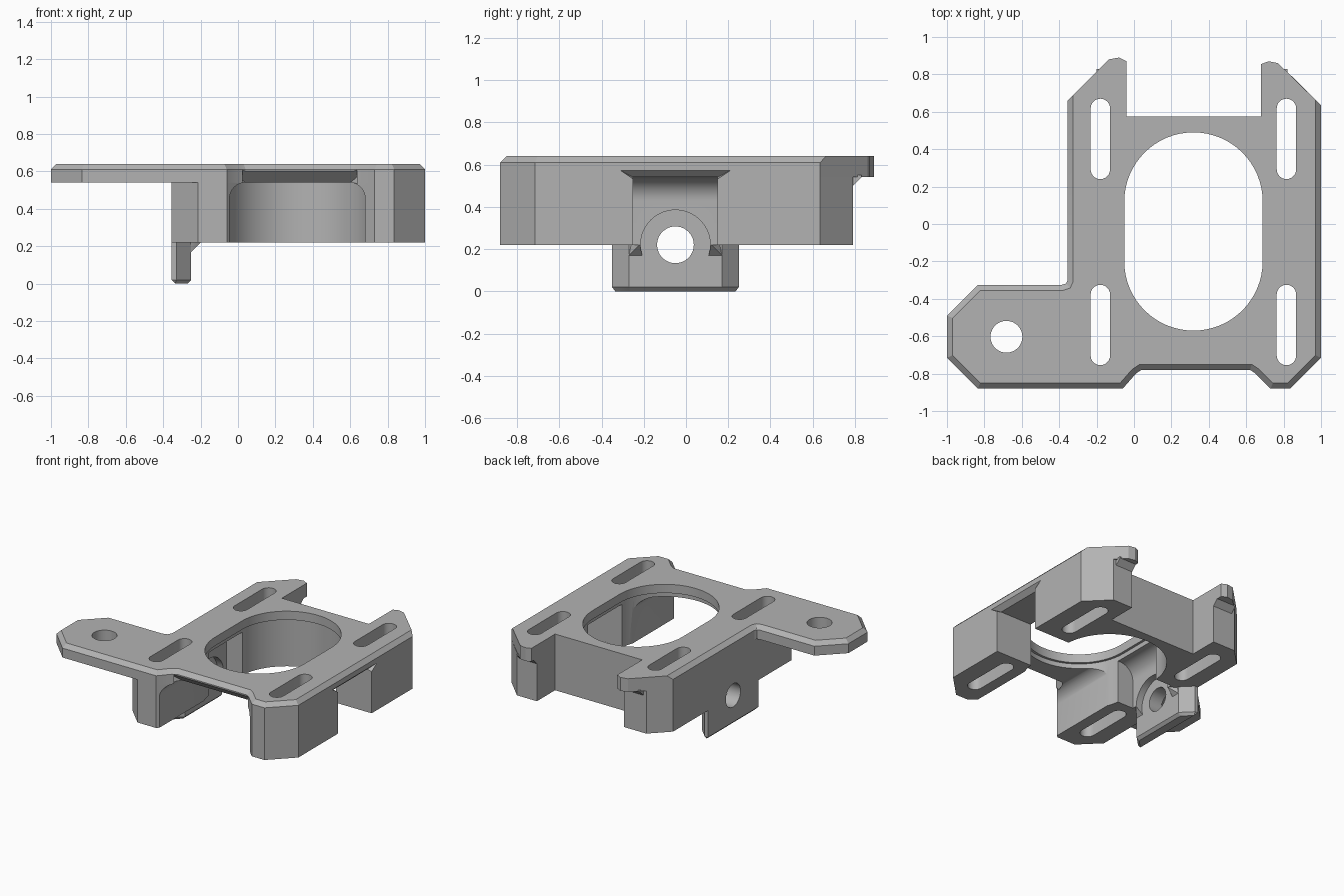
import bpy, bmesh
from math import sin, cos, pi

if "Cube" in bpy.data.objects:
    bpy.data.objects.remove(bpy.data.objects["Cube"])

grey = bpy.data.materials.new("light grey")
grey.use_nodes = True
grey.diffuse_color = (0.45, 0.45, 0.45, 1)
grey.node_tree.nodes["Principled BSDF"].inputs["Base Color"].default_value = grey.diffuse_color

BOTTOM, UNDER, TOP = 0.22, 0.54, 0.64   # leg feet, plate underside, plate top
CX, CY = 0.318, -0.04                   # centre of the large opening


def finish(name, bm):
    bmesh.ops.recalc_face_normals(bm, faces=bm.faces)
    mesh = bpy.data.meshes.new(name)
    bm.to_mesh(mesh)
    bm.free()
    mesh.materials.append(grey)
    ob = bpy.data.objects.new(name, mesh)
    bpy.context.collection.objects.link(ob)
    return ob


def prism(name, pts, lo, hi, axis="z", chamfer=None):
    """Extrude a 2D outline along an axis, optionally chamfering chosen top edges."""
    place = {"x": lambda a, b, h: (h, a, b),
             "y": lambda a, b, h: (a, h, b),
             "z": lambda a, b, h: (a, b, h)}[axis]
    bm = bmesh.new()
    low = [bm.verts.new(place(a, b, lo)) for a, b in pts]
    high = [bm.verts.new(place(a, b, hi)) for a, b in pts]
    bm.faces.new(low)
    bm.faces.new(high)
    for i in range(len(pts)):
        j = (i + 1) % len(pts)
        bm.faces.new((low[i], low[j], high[j], high[i]))
    bmesh.ops.recalc_face_normals(bm, faces=bm.faces)
    if chamfer:
        edges = [e for e in bm.edges if all(v in high for v in e.verts) and chamfer(e)]
        bmesh.ops.bevel(bm, geom=edges, offset=0.03, segments=1, affect="EDGES")
    return finish(name, bm)


def hull(name, pts):
    bm = bmesh.new()
    for p in pts:
        bm.verts.new(p)
    bmesh.ops.convex_hull(bm, input=bm.verts[:])
    return finish(name, bm)


def arc(x, y, r, start, end, n=12):
    return [(x + r * cos(start + (end - start) * i / n),
             y + r * sin(start + (end - start) * i / n)) for i in range(n + 1)]


def stadium(x, y, r, straight, n=12):
    return arc(x, y + straight, r, 0, pi, n) + arc(x, y - straight, r, pi, 2 * pi, n)


def circle(x, y, r):
    return arc(x, y, r, 0, 2 * pi, 40)[:-1]


def combine(target, tool, operation):
    mod = target.modifiers.new("combine", "BOOLEAN")
    mod.operation, mod.solver, mod.object = operation, "EXACT", tool
    bpy.context.view_layer.objects.active = target
    bpy.ops.object.modifier_apply(modifier=mod.name)
    bpy.data.objects.remove(tool)


# Top plate with side arm and two hooked ears, chamfered except along the back
front_right = [(-0.06, -0.88), (0.01, -0.80), (0.04, -0.78), (0.62, -0.78),
               (0.65, -0.80), (0.73, -0.88), (0.835, -0.88), (1, -0.715)]
plate_outline = front_right + [
    (1, 0.635), (0.77, 0.86), (0.72, 0.87), (0.68, 0.855), (0.68, 0.575),
    (-0.04, 0.575), (-0.04, 0.87), (-0.08, 0.89), (-0.135, 0.88), (-0.355, 0.66),
    (-0.355, -0.30), (-0.363, -0.318), (-0.385, -0.325), (-0.835, -0.325),
    (-1, -0.49), (-1, -0.715), (-0.835, -0.88)]


def rim(edge):
    ys = [v.co.y for v in edge.verts]
    return max(ys) < 0.7 and min(ys) < 0.5


bracket = prism("motor_bracket", plate_outline, UNDER, TOP, chamfer=rim)

# Frame below the plate that the legs are cut from
frame_outline = front_right + [
    (1, 0.635), (0.845, 0.79), (0.68, 0.79), (0.68, 0.575), (-0.04, 0.575),
    (-0.04, 0.79), (-0.225, 0.79), (-0.355, 0.66), (-0.355, -0.74), (-0.215, -0.88)]
combine(bracket, prism("leg_frame", frame_outline, BOTTOM, UNDER), "UNION")

# Small braces under the ears
for x0, x1 in ((-0.2, -0.04), (0.68, 0.82)):
    combine(bracket, hull("ear_brace", [(x, y, z) for x in (x0, x1) for y, z in
            ((0.78, 0.50), (0.79, 0.50), (0.805, 0.525), (0.83, 0.54), (0.83, 0.55), (0.78, 0.55))]),
            "UNION")

# Hanging tab with bevelled ends, and the gusset joining it to the side wall
tab = []
for s in (-1, 1):
    for x, w in ((-0.355, 0.3), (-0.33, 0.3), (-0.25, 0.22)):
        tab += [(x, CY - 0.01 + s * w, z) for z in (0.02, BOTTOM + 0.02)]
    for x, w in ((-0.335, 0.285), (-0.27, 0.215)):
        tab.append((x, CY - 0.01 + s * w, 0))
combine(bracket, hull("hanging_tab", tab), "UNION")
gusset = [(x, CY - 0.01 + s * w, z) for s in (-1, 1) for x, w, z in
          ((-0.27, 0.22, 0.17), (-0.25, 0.22, 0.17), (-0.2, 0.17, BOTTOM),
           (-0.2, 0.17, 0.24), (-0.27, 0.22, 0.24))]
combine(bracket, hull("tab_gusset", gusset), "UNION")

# Large opening, wider below the lip
cutters = [prism("opening", stadium(CX, CY, 0.37, 0.16, 32), 0.1, 0.8),
           prism("cavity", stadium(CX, CY, 0.388, 0.16, 32), 0.1, 0.575)]

# Front channel with rounded upper corners
arch = [(-0.045, 0.1)] + arc(0.04, UNDER - 0.085, 0.085, pi, pi / 2)
arch += arc(0.595, UNDER - 0.085, 0.085, pi / 2, 0) + [(0.68, 0.1)]
cutters.append(prism("front_channel", arch, -1.1, CY, "y"))

# Side channel, ending in a rounded inner corner
run = [(1.1, 0.1), (1.1, UNDER)] + arc(-0.09, UNDER - 0.11, 0.11, pi / 2, pi) + [(-0.2, 0.1)]
cutters.append(prism("side_channel", run, -0.25, 0.15, "y"))

# Flared chamfers along the plate underside above both channels
cutters.append(hull("front_flare", [
    (-0.05, -0.79, 0.61), (0.685, -0.79, 0.61), (0.04, -0.715, UNDER), (0.6, -0.715, UNDER),
    (-0.04, -0.79, 0.53), (0.675, -0.79, 0.53)]))
cutters.append(hull("side_flare", [
    (1.005, -0.32, 0.577), (1.005, 0.22, 0.577), (0.965, -0.25, UNDER), (0.965, 0.15, UNDER),
    (1.005, -0.25, 0.53), (1.005, 0.15, 0.53)]))

# Four long screw slots, the arm hole, and the stepped hole in the side wall
for x in (-0.18, 0.815):
    for y in (0.455, -0.54):
        cutters.append(prism("slot", stadium(x, y, 0.052, 0.163), 0.1, 0.8))
cutters.append(prism("arm_hole", circle(-0.682, -0.603, 0.085), 0.4, 0.8))
cutters.append(prism("counterbore", circle(-0.05, BOTTOM, 0.165), -0.25, -0.12, "x"))
cutters.append(prism("side_hole", circle(-0.05, BOTTOM, 0.087), -0.5, -0.1, "x"))
for cutter in cutters:
    combine(bracket, cutter, "DIFFERENCE")

# Smooth the round walls, keep the edges crisp
bpy.ops.object.select_all(action="DESELECT")
bracket.select_set(True)
bpy.context.view_layer.objects.active = bracket
bpy.ops.object.shade_smooth_by_angle(angle=0.35)
